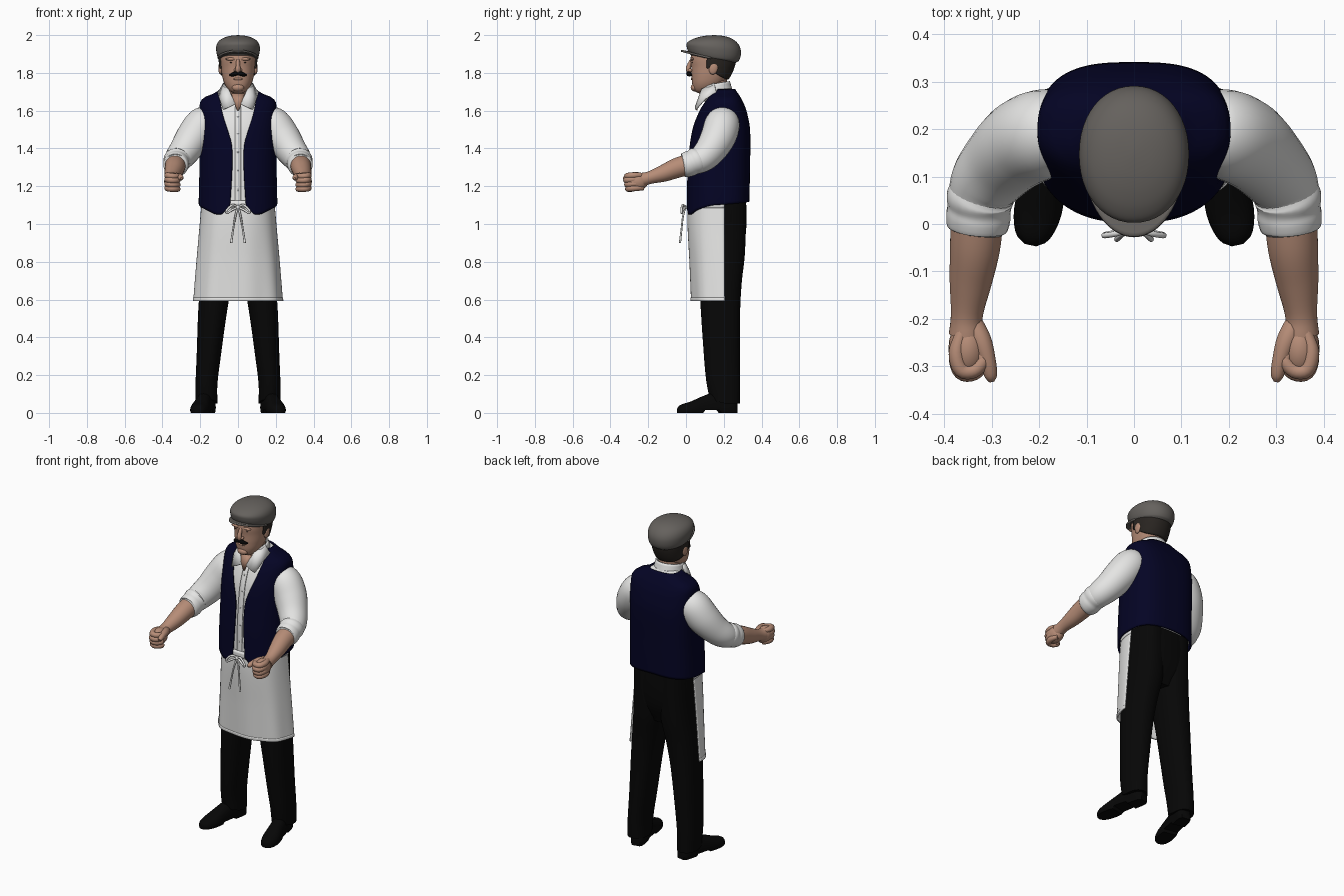
import bpy, bmesh, math
from mathutils import Vector, Matrix

if "Cube" in bpy.data.objects:
    bpy.data.objects.remove(bpy.data.objects["Cube"])

def mat(name, r, g, b):
    m = bpy.data.materials.new(name)
    m.diffuse_color = (r, g, b, 1)
    m.use_nodes = True
    m.node_tree.nodes["Principled BSDF"].inputs["Base Color"].default_value = m.diffuse_color
    return m

WHITE = mat("white cloth", .78, .78, .77)
NAVY = mat("navy cloth", .0012, .0012, .018)
BLACK = mat("black cloth", .002, .002, .002)
GREY = mat("grey wool", .13, .12, .11)
SKIN = mat("skin", .47, .265, .185)
HAIR = mat("dark hair", .022, .018, .015)
PI = math.pi

def finish(name, bm, m, mirror=False, thick=0, angle=50):
    bmesh.ops.recalc_face_normals(bm, faces=bm.faces)
    me = bpy.data.meshes.new(name)
    bm.to_mesh(me)
    bm.free()
    me.materials.append(m)
    me.shade_smooth()
    me.set_sharp_from_angle(angle=math.radians(angle))
    ob = bpy.data.objects.new(name, me)
    bpy.context.collection.objects.link(ob)
    if thick:
        s = ob.modifiers.new("thickness", 'SOLIDIFY')
        s.thickness, s.offset = thick, 0
    if mirror:
        ob.modifiers.new("mirror", 'MIRROR').use_clip = False
    return ob

def at(keys, t):
    """Smooth interpolation of keys (t, a, b, ...)"""
    n = len(keys)
    t = min(max(t, keys[0][0]), keys[-1][0])
    i = next((k for k in range(n - 1) if t <= keys[k + 1][0]), n - 2)
    def slope(j, c):
        a, b = keys[max(j - 1, 0)], keys[min(j + 1, n - 1)]
        return (b[c] - a[c]) / (b[0] - a[0])
    h = keys[i + 1][0] - keys[i][0]
    f = (t - keys[i][0]) / h
    return [(2*f**3 - 3*f*f + 1) * keys[i][c] + (f**3 - 2*f*f + f) * h * slope(i, c)
            + (3*f*f - 2*f**3) * keys[i + 1][c] + (f**3 - f*f) * h * slope(i + 1, c)
            for c in range(1, len(keys[0]))]

def skin_rows(bm, rows, closed=True, caps=True):
    vs = [[bm.verts.new(p) for p in r] for r in rows]
    n = len(rows[0])
    for a, b in zip(vs, vs[1:]):
        for j in range(n if closed else n - 1):
            k = (j + 1) % n
            bm.faces.new((a[j], a[k], b[k], b[j]))
    if closed and caps:
        bm.faces.new(vs[0])
        bm.faces.new(vs[-1])

def spow(v, e):
    return math.copysign(abs(v) ** e, v)

def ring_point(keys, z, th, n, off=0):
    """keys: (z, centre x, front y, back y, half width); th = 0 is the front; n = (front, back) squareness"""
    cx, yf, yb, rx = at(keys, z)
    n = n[0] if math.cos(th) > 0 else n[1]
    return Vector((cx + (rx + off) * spow(math.sin(th), 2 / n),
                   (yf + yb) / 2 - ((yb - yf) / 2 + off) * spow(math.cos(th), 2 / n), z))

def loft(name, keys, m, n=(2.2, 2.2), rows=30, cols=40, mirror=False, off=0, shear=None):
    z0, z1 = keys[0][0], keys[-1][0]
    R = [[ring_point(keys, z0 + (z1 - z0) * i / rows, 2 * PI * j / cols, n, off)
          for j in range(cols)] for i in range(rows + 1)]
    if shear:
        R = [[Vector((p.x, p.y, p.z + shear(p))) for p in r] for r in R]
    bm = bmesh.new()
    skin_rows(bm, R)
    return finish(name, bm, m, mirror)

def sheet(name, keys, m, centre, width, lo, hi, n=(2.2, 2.2), off=0, thick=.008, rows=40, cols=96, wave=None):
    """Open wrap round a loft: lo/hi edges by u, angular width by height"""
    R = []
    for i in range(rows + 1):
        r = []
        for j in range(cols + 1):
            u = j / cols
            z = lo(u) + (hi(u) - lo(u)) * i / rows
            r.append(ring_point(keys, z, centre + (u - .5) * width(z), n,
                                off + (wave(u, i / rows) if wave else 0)))
        R.append(r)
    bm = bmesh.new()
    skin_rows(bm, R, closed=False)
    return finish(name, bm, m, thick=thick)

def tube(name, pts, m, mirror=False, seg=5, sides=20, bm=None):
    """pts: (x, y, z, radius)"""
    keys = [(i, *p) for i, p in enumerate(pts)]
    N = (len(pts) - 1) * seg
    S = [at(keys, i / seg) for i in range(N + 1)]
    P = [Vector(s[:3]) for s in S]
    R, nrm = [], Vector((.31, .2, .93))
    for i, p in enumerate(P):
        t = (P[min(i + 1, N)] - P[max(i - 1, 0)]).normalized()
        nrm = (nrm - t * nrm.dot(t)).normalized()
        b = t.cross(nrm)
        R.append([p + S[i][3] * (nrm * math.cos(a) + b * math.sin(a))
                  for a in (2 * PI * k / sides for k in range(sides))])
    own = bm is None
    bm = bm or bmesh.new()
    skin_rows(bm, R)
    if own:
        return finish(name, bm, m, mirror)

def blob(bm, c, r, rot=0, axis='X'):
    M = Matrix.Translation(c) @ Matrix.Rotation(rot, 4, axis) @ Matrix.Diagonal((*r, 1))
    bmesh.ops.create_uvsphere(bm, u_segments=20, v_segments=12, radius=1, matrix=M)

def blobs(name, m, items, mirror=False):
    bm = bmesh.new()
    for it in items:
        blob(bm, *it)
    return finish(name, bm, m, mirror)

# Trousers
loft("trouser_legs", [(.05, .167, .125, .287, .058), (.15, .167, .108, .287, .058), (.3, .155, .095, .285, .064),
     (.55, .133, .078, .287, .077), (.7, .113, .07, .296, .085), (.82, .094, .065, .31, .091),
     (.95, .088, .06, .316, .089), (1.12, .088, .055, .318, .088)], BLACK, (2.2, 2.3), 40, mirror=True,
     shear=lambda p: .3 * max(0, .2 - p.y) * max(0, 1 - (p.z - .05) / .2))
loft("trouser_seat", [(.8, 0, .12, .27, .1), (.9, 0, .07, .308, .165), (1.0, 0, .055, .32, .177),
     (1.14, 0, .05, .318, .177)], BLACK, (2.4, 2.6))

# Shoes, toes turned out, with a raised arch before the heel
bm = bmesh.new()
SHOE = [(-.05, .012, .028), (-.035, .034, .042), (.02, .05, .06), (.09, .046, .09), (.17, .042, .115),
        (.25, .039, .1), (.27, .026, .06)]
R = []
for i in range(33):
    y = -.05 + .32 * i / 32
    hw, h = at(SHOE, y)
    base = .014 if .08 < y < .17 else 0
    R.append([Vector((hw * spow(math.cos(a), .8), y, max(base, h * (math.sin(a) + .4) / 1.4)))
              for a in (2 * PI * k / 24 for k in range(24))])
skin_rows(bm, R)
bmesh.ops.rotate(bm, verts=bm.verts, cent=(0, .2, 0), matrix=Matrix.Rotation(math.radians(12), 3, 'Z'))
bmesh.ops.translate(bm, verts=bm.verts, vec=(.166, 0, 0))
finish("shoes", bm, BLACK, mirror=True)

# Shirt body and waistcoat share one torso profile
TORSO = [(1.04, 0, .008, .325, .198), (1.12, 0, .01, .328, .201), (1.3, 0, .016, .332, .197), (1.5, 0, .038, .332, .196),
         (1.6, 0, .072, .313, .196), (1.645, 0, .1, .295, .193), (1.667, 0, .115, .283, .172),
         (1.685, 0, .125, .272, .128), (1.702, 0, .135, .26, .1), (1.718, 0, .145, .25, .08)]
BODY = (2.35, 2.9)
loft("shirt_body", [k for k in TORSO if k[0] > 1.1], WHITE, BODY, 36, 48, off=-.008)
OPEN = [(1.04, .045), (1.3, .03), (1.42, .033), (1.5, .055), (1.58, .08), (1.65, .093), (1.72, .095)]
HEM = [(0, 1.095), (.08, 1.05), (.25, 1.075), (.45, 1.1), (1, 1.12)]
def vest_width(z):
    ratio = min(.93, at(OPEN, z)[0] / at(TORSO, z)[3])
    return 2 * PI - 2 * math.asin(ratio ** (BODY[0] / 2))
sheet("waistcoat", TORSO, NAVY, PI, vest_width, lambda u: at(HEM, 2 * min(u, 1 - u))[0],
      lambda u: 1.712, BODY, .002, .01, 44, 128)

# Shirt button strip and buttons
bm = bmesh.new()
skin_rows(bm, [[Vector((x, at(TORSO, z)[1] + .004, z)) for x in (-.016, .016)]
               for z in (1.1 + .52 * i / 20 for i in range(21))], closed=False)
finish("button_strip", bm, WHITE, thick=.006)
blobs("shirt_buttons", WHITE, [((0, at(TORSO, z)[1] + .001, z), (.005, .003, .005)) for z in (1.18, 1.28, 1.38, 1.48, 1.57)])

# Sleeves with rolled cuffs
tube("sleeves", [(.15, .195, 1.55, .082), (.19, .19, 1.522, .094), (.235, .17, 1.46, .093), (.28, .13, 1.392, .083),
     (.314, .085, 1.347, .074), (.328, .03, 1.322, .062)], WHITE, True, 6, 28)
tube("rolled_cuffs", [(.32, .07, 1.343, .066), (.324, .055, 1.335, .071), (.326, .035, 1.326, .067),
     (.328, .015, 1.318, .068), (.33, -.008, 1.31, .064), (.331, -.018, 1.308, .054)], WHITE, True, 4, 28)

# Forearms and fists
tube("forearms", [(.33, .02, 1.318, .056), (.335, -.05, 1.296, .053), (.344, -.12, 1.268, .045),
     (.352, -.19, 1.246, .034), (.353, -.23, 1.235, .037)], SKIN, True, 5, 24)
bm = bmesh.new()
blob(bm, (.35, -.262, 1.225), (.041, .062, .05))
for k in range(4):
    z, d = 1.258 - .0225 * k, .005 * abs(k - 1)
    tube("", [(.362, -.225, z, .012), (.374, -.275 + d, z, .0165), (.364, -.312 + d, z - .003, .0165),
              (.337, -.314 + d, z - .005, .0155), (.318, -.292 + d, z - .005, .0145),
              (.328, -.27, z - .004, .01)], SKIN, bm=bm, sides=12, seg=4)
tube("", [(.345, -.2, 1.243, .022), (.322, -.245, 1.25, .022), (.308, -.287, 1.25, .017), (.302, -.318, 1.244, .014),
          (.3, -.332, 1.241, .006)], SKIN, bm=bm, sides=12, seg=4)
finish("fists", bm, SKIN, mirror=True)

# Apron, open at the back, with tied strings
APRON = [(.59, 0, .035, .375, .23), (.8, 0, .024, .385, .215), (1.0, 0, .012, .396, .199), (1.13, 0, .013, .396, .189)]
AP = (2.4, 2.4)
sheet("apron", APRON, WHITE, 0, lambda z: PI, lambda u: .592, lambda u: 1.125, AP, 0, .006, 30, 80,
      wave=lambda u, v: .003 * (1 - v) * (1 + math.sin(u * 26)))
sheet("apron_hem", APRON, WHITE, 0, lambda z: PI, lambda u: .592, lambda u: .61, AP, .001, .008, 3, 80,
      wave=lambda u, v: .003 * (1 + math.sin(u * 26)))
sheet("waistband", APRON, WHITE, 0, lambda z: PI, lambda u: 1.085, lambda u: 1.12, AP, .001, .008, 3, 60)
tube("bow_loops", [(.0, -.002, 1.09, .006), (.03, -.018, 1.1, .006), (.06, -.024, 1.073, .006),
     (.058, -.022, 1.058, .006), (.03, -.016, 1.075, .006), (0, -.004, 1.088, .006)], WHITE, True, 5, 10)
tube("bow_tails", [(.002, -.004, 1.088, .006), (.014, -.016, 1.04, .005), (.026, -.024, .97, .005),
     (.036, -.032, .9, .006)], WHITE, True, 5, 10)
blobs("bow_knot", WHITE, [((0, -.006, 1.088), (.013, .011, .012))])

# Head, neck and face
tube("neck", [(0, .17, 1.6, .07), (0, .165, 1.68, .064), (0, .15, 1.78, .064)], SKIN)
HEAD = [(1.692, 0, .07, .12, .02), (1.702, 0, .046, .15, .042), (1.735, 0, .034, .19, .068), (1.78, 0, .03, .225, .083),
        (1.83, 0, .028, .248, .09), (1.87, 0, .024, .257, .094), (1.92, 0, .03, .258, .096)]
loft("head", HEAD, SKIN, (2.2, 2.2), 36, 48)
tube("nose", [(0, .03, 1.868, .009), (0, .017, 1.842, .011), (0, .013, 1.818, .014), (0, .025, 1.803, .012)], SKIN)
blobs("nostrils", SKIN, [((.013, .022, 1.814), (.009, .012, .009))], True)
blobs("ears", SKIN, [((.093, .145, 1.825), (.011, .024, .034), -.2)], True)
blobs("chin_and_lip", SKIN, [((0, .045, 1.722), (.032, .02, .02)), ((0, .034, 1.768), (.024, .008, .007))])
blobs("brow_ridges", SKIN, [((.036, .033, 1.873), (.03, .01, .008))], True)
blobs("eyes", HAIR, [((.034, .034, 1.855), (.011, .004, .0025))], True)
tube("moustache", [(0, .022, 1.798, .009), (.014, .013, 1.796, .012), (.03, .018, 1.791, .01),
     (.045, .03, 1.788, .004)], BLACK, True, 5, 14)
sheet("hair", HEAD, HAIR, PI, lambda z: math.radians(205 if z > 1.825 else 180),
      lambda u: 1.768 + .045 * abs(2 * u - 1) ** 3, lambda u: 1.905, (2.2, 2.2), .004, .01, 14, 48)

# Collar: standing band and two folded leaves
COLLAR = [(1.64, 0, .075, .26, .095), (1.7, 0, .08, .245, .084), (1.755, 0, .085, .228, .075)]
sheet("collar_band", COLLAR, WHITE, PI, lambda z: math.radians(300 + 120 * (1.64 - z)),
      lambda u: 1.65, lambda u: 1.755 - .03 * abs(2 * u - 1) ** 2, (2, 2), 0, .008, 8, 48)
bm = bmesh.new()
skin_rows(bm, [[Vector(p) for p in r] for r in (
    [(.075, .15, 1.745), (.05, .085, 1.715), (.014, .058, 1.635)],
    [(.09, .155, 1.72), (.075, .085, 1.68), (.048, .05, 1.618)],
    [(.105, .16, 1.695), (.096, .1, 1.66), (.078, .052, 1.605)])], closed=False)
finish("collar_leaves", bm, WHITE, True, .008)
bm = bmesh.new()
skin_rows(bm, [[Vector((-x, y, z)), Vector((x, y, z))] for x, y, z in
               ((.004, .058, 1.6), (.022, .06, 1.645), (.035, .085, 1.69))], closed=False)
finish("open_neck_skin", bm, SKIN, thick=.006)

# Flat cap: crown and peak
loft("cap_crown", [(1.872, 0, .03, .265, .098), (1.885, 0, .016, .28, .108), (1.915, 0, .004, .29, .115),
     (1.945, 0, .006, .288, .114), (1.97, 0, .03, .268, .1), (1.987, 0, .065, .235, .073),
     (1.9965, 0, .105, .195, .038), (1.9995, 0, .14, .16, .006)], GREY, (2.1, 2.1), 44, 48,
     shear=lambda p: .15 * (.145 - p.y) * min(1, (2 - p.z) / .08))
bm = bmesh.new()
R = []
for i in range(7):
    f = .7 + .3 * i / 6
    r = []
    for j in range(33):
        a = PI * (j / 32 - .5) * .95
        x, y = .108 * f * math.sin(a), .145 - .172 * f * math.cos(a)
        r.append(Vector((x, y, 1.918 - .2 * (y + .03) - .6 * x * x)))
    R.append(r)
skin_rows(bm, R, closed=False)
finish("cap_peak", bm, GREY, thick=.01)
